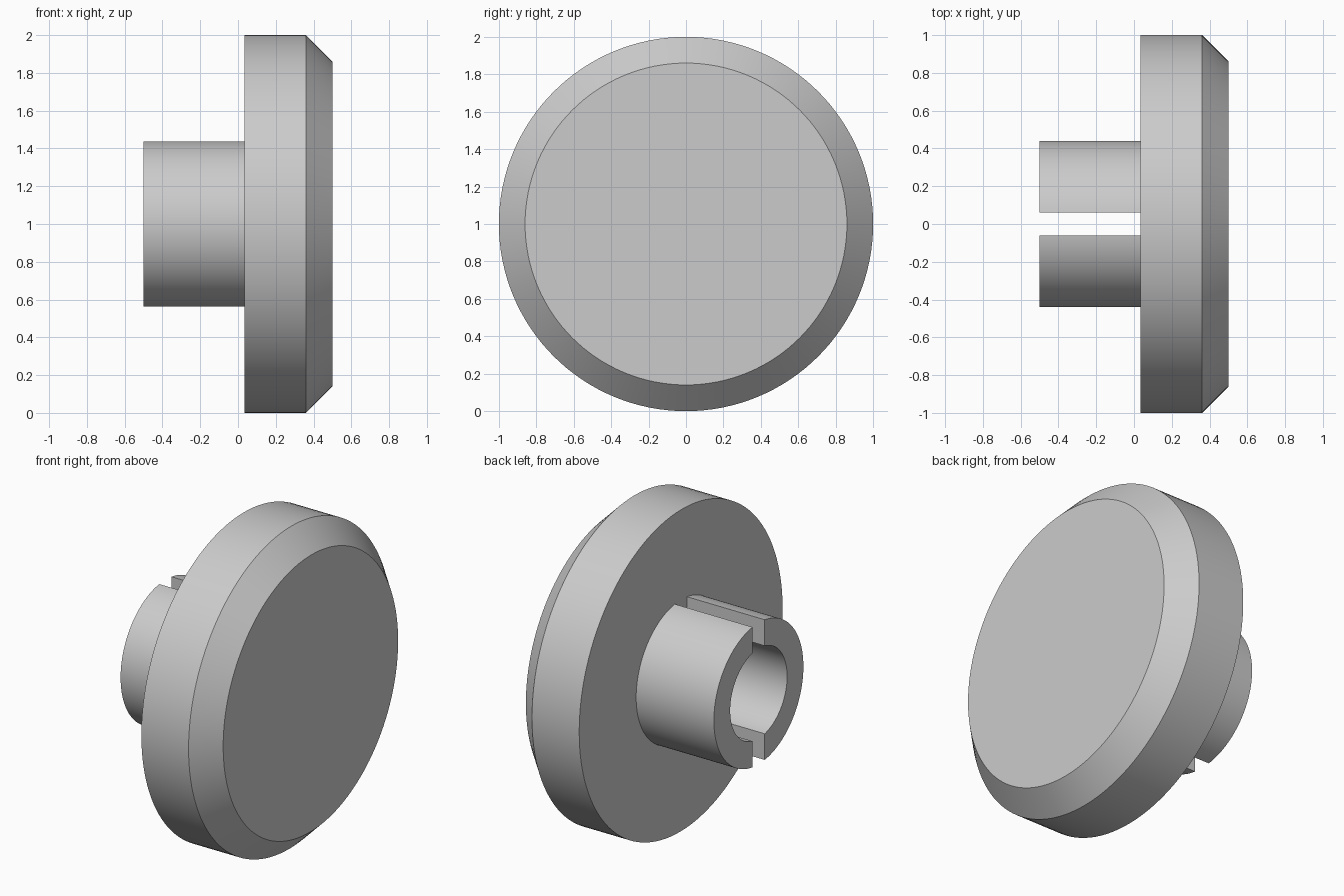
import bpy, bmesh, math

if "Cube" in bpy.data.objects:
    bpy.data.objects.remove(bpy.data.objects["Cube"])

GREY = bpy.data.materials.new("light_grey")
GREY.diffuse_color = (0.6, 0.6, 0.6, 1)
GREY.use_nodes = True
GREY.node_tree.nodes["Principled BSDF"].inputs["Base Color"].default_value = GREY.diffuse_color
CZ = 1.0  # height of the shared axis, which runs along x


def finish(name, bm):
    bmesh.ops.recalc_face_normals(bm, faces=bm.faces)
    mesh = bpy.data.meshes.new(name)
    bm.to_mesh(mesh)
    bm.free()
    mesh.materials.append(GREY)
    obj = bpy.data.objects.new(name, mesh)
    bpy.context.collection.objects.link(obj)
    bpy.ops.object.select_all(action='DESELECT')
    obj.select_set(True)
    bpy.context.view_layer.objects.active = obj
    bpy.ops.object.shade_smooth_by_angle(angle=math.radians(30))
    return obj


def bridge(bm, a, b):
    for i in range(len(a)):
        j = (i + 1) % len(a)
        bm.faces.new((a[i], a[j], b[j], b[i]))


def chamfered_disc(name, profile, segments=128):
    """Lathe (x, radius) points about the axis and cap both ends."""
    bm = bmesh.new()
    rings = []
    for x, r in profile:
        angles = [2 * math.pi * i / segments for i in range(segments)]
        rings.append([bm.verts.new((x, r * math.cos(t), CZ + r * math.sin(t))) for t in angles])
    for a, b in zip(rings, rings[1:]):
        bridge(bm, a, b)
    bm.faces.new(rings[0])
    bm.faces.new(rings[-1])
    return finish(name, bm)


def collar_half(name, side, x0, x1, r_out, r_in, gap, segments=64):
    """Half tube whose ends are flat walls parallel to the slot."""
    def arc(x, r):
        t0 = math.asin(gap / r)
        step = (math.pi - 2 * t0) / segments
        return [bm.verts.new((x, side * r * math.sin(t0 + i * step),
                              CZ + r * math.cos(t0 + i * step))) for i in range(segments + 1)]

    bm = bmesh.new()
    out0, in0, out1, in1 = arc(x0, r_out), arc(x0, r_in), arc(x1, r_out), arc(x1, r_in)
    bridge(bm, out0 + in0[::-1], out1 + in1[::-1])
    for o, n in ((out0, in0), (out1, in1)):
        for i in range(segments):
            bm.faces.new((o[i], o[i + 1], n[i + 1], n[i]))
    return finish(name, bm)


# Wide disc with a chamfered outer rim
chamfered_disc("disc", [(0.035, 1.0), (0.36, 1.0), (0.5, 0.86)])

# Split collar: two half tubes with a vertical slot between them
for side, label in ((-1, "front"), (1, "back")):
    collar_half("collar_" + label, side, -0.5, 0.035, 0.44, 0.28, 0.06)
